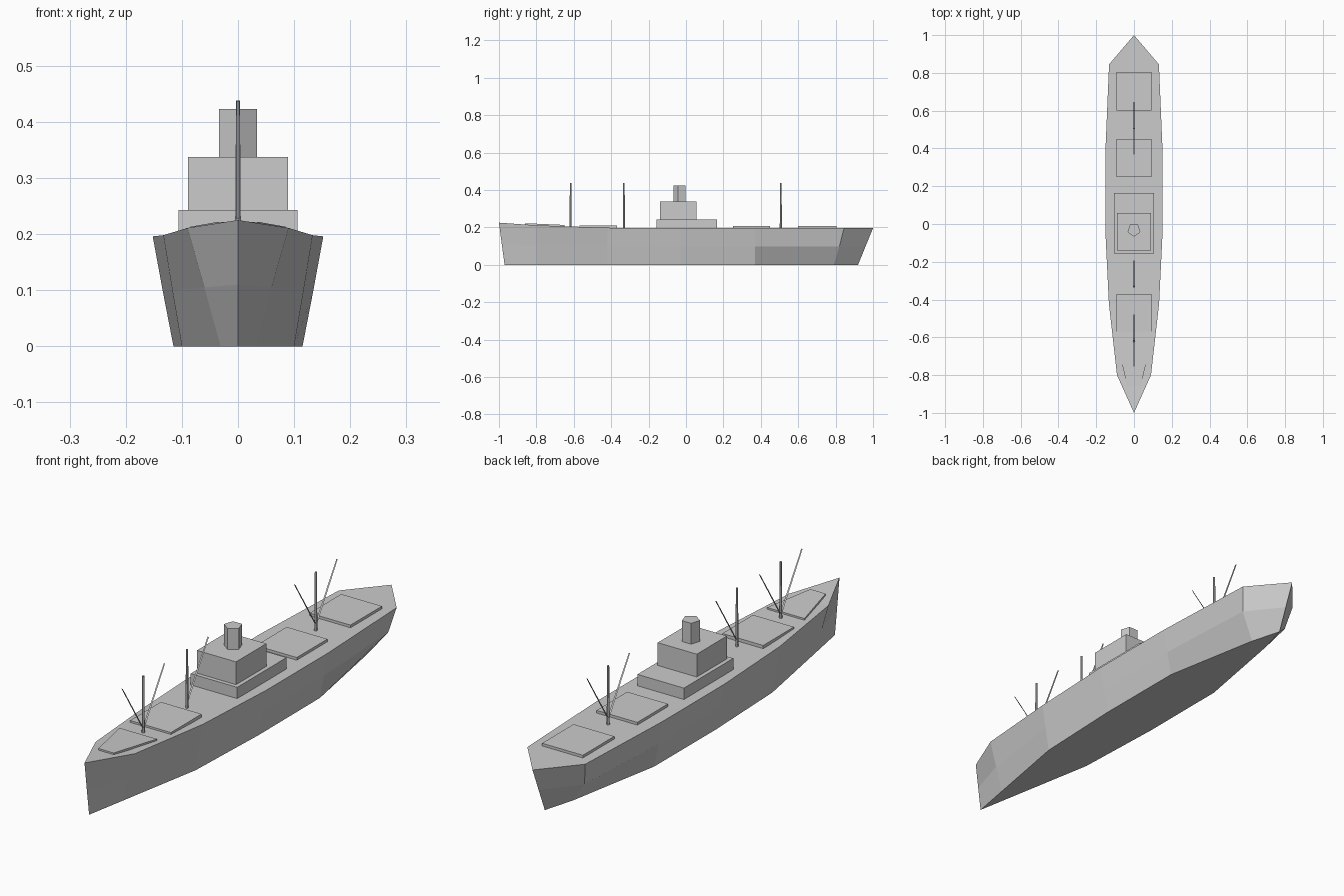
import bpy, bmesh
from math import pi, cos, sin
from mathutils import Vector

if "Cube" in bpy.data.objects:
    bpy.data.objects.remove(bpy.data.objects["Cube"])


def make_object(name, bm):
    bmesh.ops.remove_doubles(bm, verts=bm.verts[:], dist=1e-5)
    bmesh.ops.recalc_face_normals(bm, faces=bm.faces[:])
    mesh = bpy.data.meshes.new(name)
    bm.to_mesh(mesh)
    bm.free()
    obj = bpy.data.objects.new(name, mesh)
    bpy.context.collection.objects.link(obj)
    return obj


def loft(name, rings, caps=True):
    """Join closed rings of points with quads."""
    bm = bmesh.new()
    rows = [[bm.verts.new(p) for p in ring] for ring in rings]
    n = len(rows[0])
    for a, b in zip(rows, rows[1:]):
        for i in range(n):
            j = (i + 1) % n
            bm.faces.new((a[i], a[j], b[j], b[i]))
    if caps:
        bm.faces.new(rows[0])
        bm.faces.new(rows[-1])
    return make_object(name, bm)


def block(name, w, y0, y1, z0, z1):
    plan = [(-w, y0), (w, y0), (w, y1), (-w, y1)]
    return loft(name, [[(x, y, z) for x, y in plan] for z in (z0, z1)])


def polygon(cy, z, r, sides):
    return [(r * sin(2 * pi * i / sides), cy - r * cos(2 * pi * i / sides), z)
            for i in range(sides)]


# Hull cross-sections, bow to stern: (half width, y, z) at deck, middle, keel
stations = [
    ((0, -1, .225), (0, -.985, .11), (0, -.97, 0)),
    ((.09, -.8, .211), (.06, -.8, .105), (.031, -.8, 0)),
    ((.133, -.42, .198), (.117, -.42, .1), (.1, -.42, 0)),
    ((.152, -.03, .196), (.134, -.03, .098), (.115, -.03, 0)),
    ((.152, .37, .196), (.134, .37, .098), (.114, .37, 0)),
    ((.132, .845, .196), (.111, .82, .098), (.037, .79, 0)),
    ((0, 1, .196), (0, .96, .098), (0, .92, 0)),
]
rings = []
for half in stations:
    left = [(-x, y, z) for x, y, z in half]
    rings.append(left + list(reversed(half)))
loft("hull", rings, caps=False)

# Deckhouse and funnel
block("lower_deckhouse", .106, -.157, .165, .19, .243)
block("upper_deckhouse", .089, -.14, .057, .243, .337)
loft("funnel", [polygon(-.032, z, .0355, 5) for z in (.335, .423)])

# Hatch covers
for i, (y0, y1, top) in enumerate([(-.57, -.37, .211), (.25, .45, .207), (.6, .805, .207)]):
    block(f"hatch_{i + 1}", .093, y0, y1, .19, top)
bow_plan = [(-.035, -.86, .222), (.035, -.86, .222), (.085, -.65, .213), (-.085, -.65, .213)]
loft("bow_hatch", [[(x, y, z - d) for x, y, z in bow_plan] for d in (.02, 0)])

# Masts with flat cargo booms leaning fore and aft
for i, (y, leans) in enumerate([(-.617, (-.138, .138)), (-.332, (.138,)), (.507, (-.138, .138))]):
    loft(f"mast_{i + 1}", [polygon(y, .19, .006, 6), polygon(y, .438, .004, 6)])
    for k, lean in enumerate(leans):
        bm = bmesh.new()
        pts = [(-.004, y, .22), (.004, y, .22), (.003, y + lean, .437), (-.003, y + lean, .437)]
        bm.faces.new([bm.verts.new(p) for p in pts])
        make_object(f"boom_{i + 1}_{k + 1}", bm)
